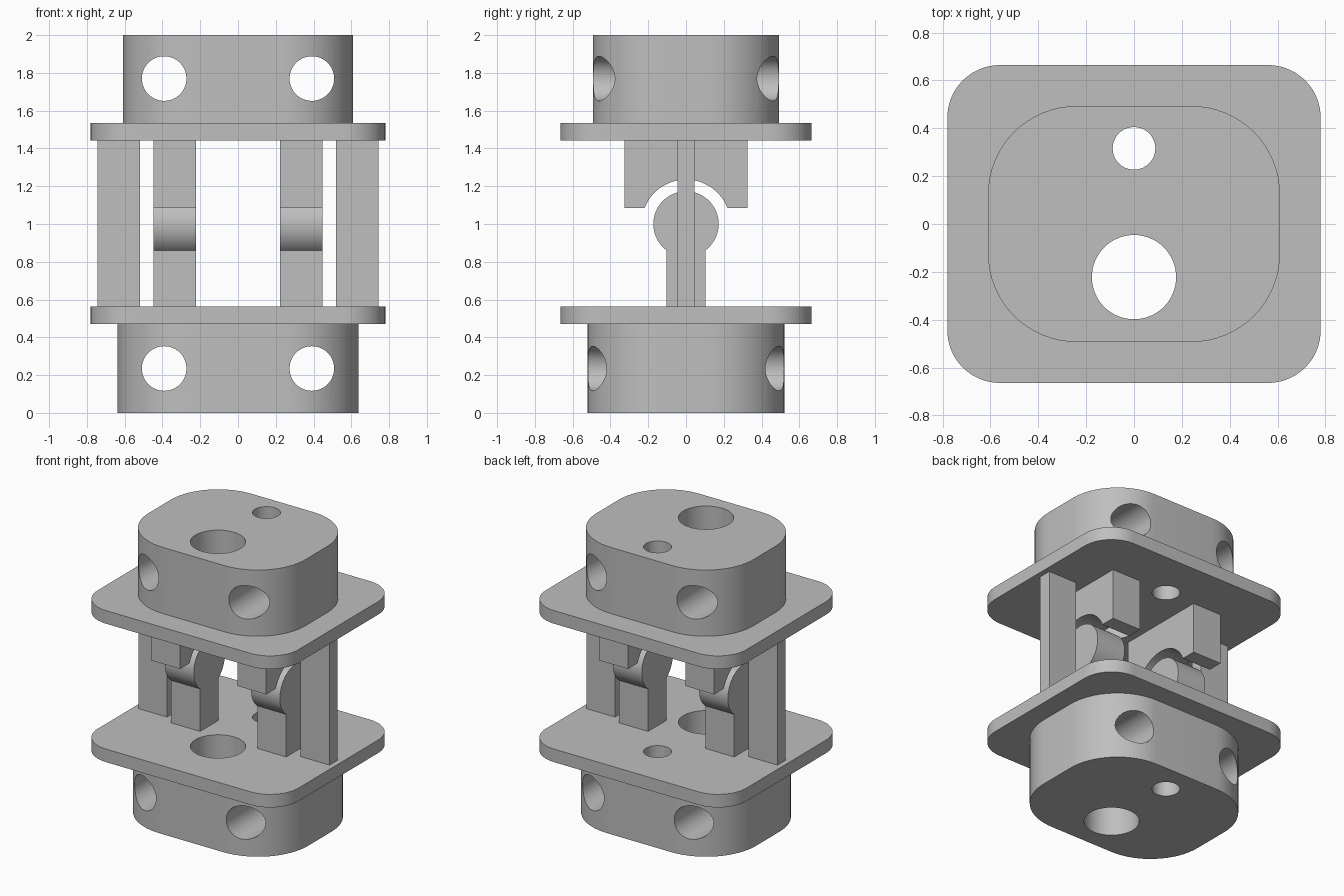
import bpy
import bmesh
from math import pi, cos, sin, asin, sqrt, radians
from mathutils import Vector

cube = bpy.data.objects.get("Cube")
if cube:
    bpy.data.objects.remove(cube, do_unlink=True)

grey = bpy.data.materials.new("plain grey")
grey.use_nodes = True
colour = (0.52, 0.52, 0.52, 1)
grey.diffuse_color = colour
grey.node_tree.nodes["Principled BSDF"].inputs["Base Color"].default_value = colour


def arc(cx, cy, r, a0, a1, steps):
    """Points along a circular arc."""
    return [(cx + r * cos(a0 + (a1 - a0) * i / steps),
             cy + r * sin(a0 + (a1 - a0) * i / steps)) for i in range(steps + 1)]


def prism(name, profile, start, end, axis="z"):
    """Extrude a closed profile along x (profile in y, z), y (x, z) or z (x, y)."""
    place = {"x": lambda a, b: (start, a, b),
             "y": lambda a, b: (a, start, b),
             "z": lambda a, b: (a, b, start)}[axis]
    bm = bmesh.new()
    face = bm.faces.new([bm.verts.new(place(a, b)) for a, b in profile])
    grown = bmesh.ops.extrude_face_region(bm, geom=[face])
    shift = Vector([end - start if k == axis else 0 for k in "xyz"])
    bmesh.ops.translate(bm, vec=shift,
                        verts=[v for v in grown["geom"] if isinstance(v, bmesh.types.BMVert)])
    bmesh.ops.recalc_face_normals(bm, faces=bm.faces)
    mesh = bpy.data.meshes.new(name)
    bm.to_mesh(mesh)
    bm.free()
    mesh.materials.append(grey)
    obj = bpy.data.objects.new(name, mesh)
    bpy.context.collection.objects.link(obj)
    return obj


def rectangle(a0, a1, b0, b1):
    return [(a0, b0), (a1, b0), (a1, b1), (a0, b1)]


def rounded(hx, hy, r):
    corners = [(1, 1), (-1, 1), (-1, -1), (1, -1)]
    return [p for i, (sx, sy) in enumerate(corners)
            for p in arc(sx * (hx - r), sy * (hy - r), r, i * pi / 2, (i + 1) * pi / 2, 16)]


def circle(cx, cy, r):
    return arc(cx, cy, r, 0, 2 * pi, 64)[:-1]


def activate(obj):
    bpy.ops.object.select_all(action="DESELECT")
    obj.select_set(True)
    bpy.context.view_layer.objects.active = obj


def smooth(obj):
    activate(obj)
    bpy.ops.object.shade_smooth_by_angle(angle=radians(30))


def drill(obj, cutters):
    activate(obj)
    for cutter in cutters:
        cutter.hide_render = True
        mod = obj.modifiers.new("hole", "BOOLEAN")
        mod.operation = "DIFFERENCE"
        mod.solver = "EXACT"
        mod.object = cutter
        bpy.ops.object.modifier_apply(modifier=mod.name)
        bpy.data.objects.remove(cutter, do_unlink=True)


def vertical_holes():
    return [prism("large_bore", circle(0, -0.222, 0.176), -0.5, 2.5),
            prism("small_bore", circle(0, 0.316, 0.089), -0.5, 2.5)]


# End blocks: rounded, with two cross holes and two vertical bores
for name, hx, hy, r, z0, z1, hole_z in [
        ("lower_block", 0.638, 0.521, 0.39, 0, 0.47, 0.235),
        ("upper_block", 0.61, 0.493, 0.37, 1.535, 2, 1.77)]:
    block = prism(name, rounded(hx, hy, r), z0, z1)
    cross = [prism("cross_hole", circle(s * 0.391, hole_z, 0.118), -1, 1, "y") for s in (-1, 1)]
    drill(block, cross + vertical_holes())
    smooth(block)

# Flange plates
for name, z0, z1 in [("lower_plate", 0.47, 0.562), ("upper_plate", 1.443, 1.535)]:
    plate = prism(name, rounded(0.78, 0.664, 0.22), z0, z1)
    drill(plate, vertical_holes())
    smooth(plate)

# Hinge profiles: round-headed knuckle below, socket block above
FLOOR, CEILING, PIVOT = 0.562, 1.443, 1.0
HEAD, NECK = 0.173, 0.103
dip = asin(sqrt(HEAD ** 2 - NECK ** 2) / HEAD)
knuckle = [(-NECK, FLOOR), (NECK, FLOOR)] + arc(0, PIVOT, HEAD, -dip, pi + dip, 48)

CUP, LIP = 0.235, 1.086
rise = asin((LIP - PIVOT) / CUP)
socket = ([(-0.325, CEILING), (-0.325, LIP)]
          + arc(0, PIVOT, CUP, pi - rise, rise, 40)
          + [(0.325, LIP), (0.325, CEILING)])

# Mirrored hinges and side posts
for side, s in (("left", 1), ("right", -1)):
    smooth(prism(side + "_knuckle", knuckle, s * 0.223, s * 0.447, "x"))
    smooth(prism(side + "_socket", socket, s * 0.223, s * 0.447, "x"))
    prism(side + "_post", rectangle(s * 0.52, s * 0.743, -0.046, 0.046), FLOOR, CEILING)
